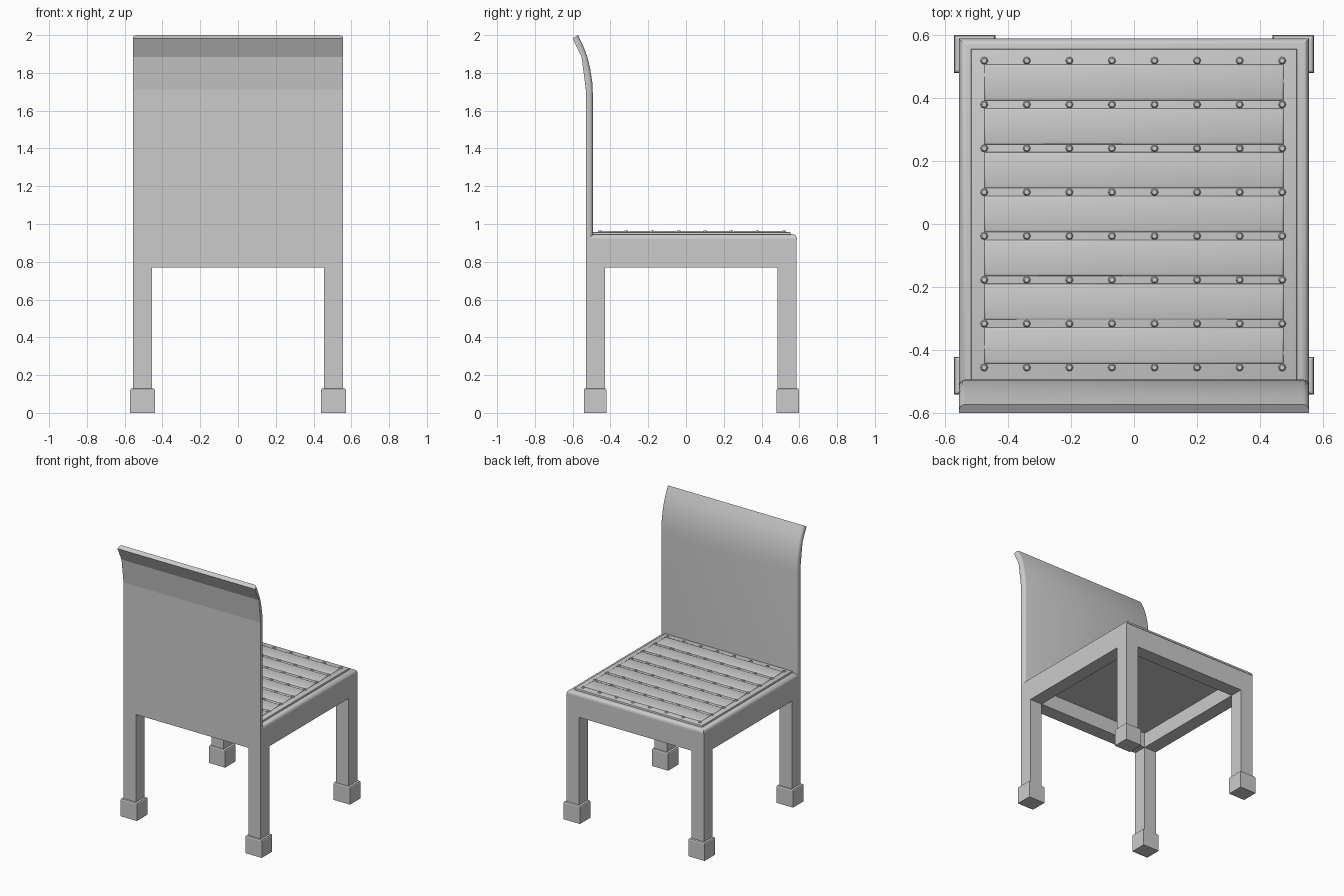
import bpy, bmesh, math
from mathutils import Matrix

if "Cube" in bpy.data.objects:
    bpy.data.objects.remove(bpy.data.objects["Cube"])


def finish(name, bm, smooth=None):
    bmesh.ops.recalc_face_normals(bm, faces=bm.faces[:])
    me = bpy.data.meshes.new(name)
    bm.to_mesh(me)
    bm.free()
    ob = bpy.data.objects.new(name, me)
    bpy.context.collection.objects.link(ob)
    if smooth:
        bpy.ops.object.select_all(action='DESELECT')
        ob.select_set(True)
        bpy.context.view_layer.objects.active = ob
        bpy.ops.object.shade_smooth_by_angle(angle=math.radians(smooth))
    return ob


def add_box(bm, x0, x1, y0, y1, z0, z1, bevel=0, segs=1):
    # Box whose top rim can be bevelled
    m = Matrix.Translation(((x0 + x1) / 2, (y0 + y1) / 2, (z0 + z1) / 2)) @ \
        Matrix.Diagonal((x1 - x0, y1 - y0, z1 - z0, 1))
    vs = bmesh.ops.create_cube(bm, size=1, matrix=m)['verts']
    if bevel:
        edges = {e for v in vs for e in v.link_edges
                 if all(p.co.z > z1 - 1e-5 for p in e.verts)}
        bmesh.ops.bevel(bm, geom=list(edges), offset=bevel, segments=segs,
                        profile=0.5, affect='EDGES')


def box(name, *dims, bevel=0, segs=1, smooth=None):
    bm = bmesh.new()
    add_box(bm, *dims, bevel, segs)
    return finish(name, bm, smooth)


W, Y0, Y1 = 0.555, -0.53, 0.585

# Legs with block feet
for end, yc, yf in (("back", -0.48, -0.481), ("front", 0.535, 0.539)):
    for side, s in (("left", -1), ("right", 1)):
        x = s * 0.505
        box(f"{end}_leg_{side}", x - .05, x + .05, yc - .05, yc + .05, .1, .77)
        box(f"{end}_foot_{side}", x - .066, x + .066, yf - .06, yf + .06, 0, .13,
            bevel=.01, segs=2)

# Seat rails
for side, s in (("left", -1), ("right", 1)):
    a, b = sorted((s * W, s * (W - .1)))
    box(f"side_rail_{side}", a, b, Y0, Y1, .77, .92)
box("back_rail", -W + .1, W - .1, Y0, Y0 + .1, .77, .92)
box("front_rail", -W + .1, W - .1, Y1 - .1, Y1, .77, .92)

# Seat board under the cushion and rounded seat top
box("seat_underside", -W + .1, W - .1, Y0 + .1, Y1 - .1, .88, .92)
box("seat_top", -W, W, Y0, Y1 + .003, .919, .945, bevel=.024, segs=4, smooth=40)

# Seat pad with quilted panels separated by grooves
bx, by = -0.475, -0.455
dx, dy = 0.135, 0.139
box("seat_pad", -.517, .517, -.495, .555, .94, .958, bevel=.008, segs=2, smooth=40)
bm = bmesh.new()
for j in range(7):
    y = by + j * dy
    add_box(bm, bx, -bx, y + .012, y + dy - .012, .955, .964, .007, 2)
finish("seat_quilting", bm, 50)

# Buttons on an 8 by 8 layout
bm = bmesh.new()
for i in range(8):
    for j in range(8):
        m = Matrix.Translation((bx + i * dx, by + j * dy, .959))
        bmesh.ops.create_cone(bm, cap_ends=True, segments=8, radius1=.015,
                              radius2=.008, depth=.012, matrix=m)
finish("seat_buttons", bm)

# Backrest: side profile swept across the width
outer = [(-.53, .92), (-.53, 1.71), (-.553, 1.885), (-.6, 1.983)]
inner = [(-.572, 2.0), (-.545, 1.945), (-.522, 1.885), (-.507, 1.82),
         (-.496, 1.75), (-.493, 1.68), (-.493, .92)]
bm = bmesh.new()
face = bm.faces.new([bm.verts.new((-W, y, z)) for y, z in outer + inner])
ext = bmesh.ops.extrude_face_region(bm, geom=[face])['geom']
for v in ext:
    if isinstance(v, bmesh.types.BMVert):
        v.co.x = W
# Rounded rim on the cushioned side
bm.edges.ensure_lookup_table()


def is_inner(v):
    return any(abs(v.co.y - y) < 1e-4 and abs(v.co.z - z) < 1e-4 for y, z in inner)


rim = [e for e in bm.edges if all(is_inner(v) for v in e.verts)
       and abs(e.verts[0].co.x - e.verts[1].co.x) < 1e-4]
bmesh.ops.bevel(bm, geom=rim, offset=.02, segments=3, profile=0.5, affect='EDGES')
back = finish("backrest", bm, 35)
for p in back.data.polygons:
    if p.normal.y < -0.6:
        p.use_smooth = False
